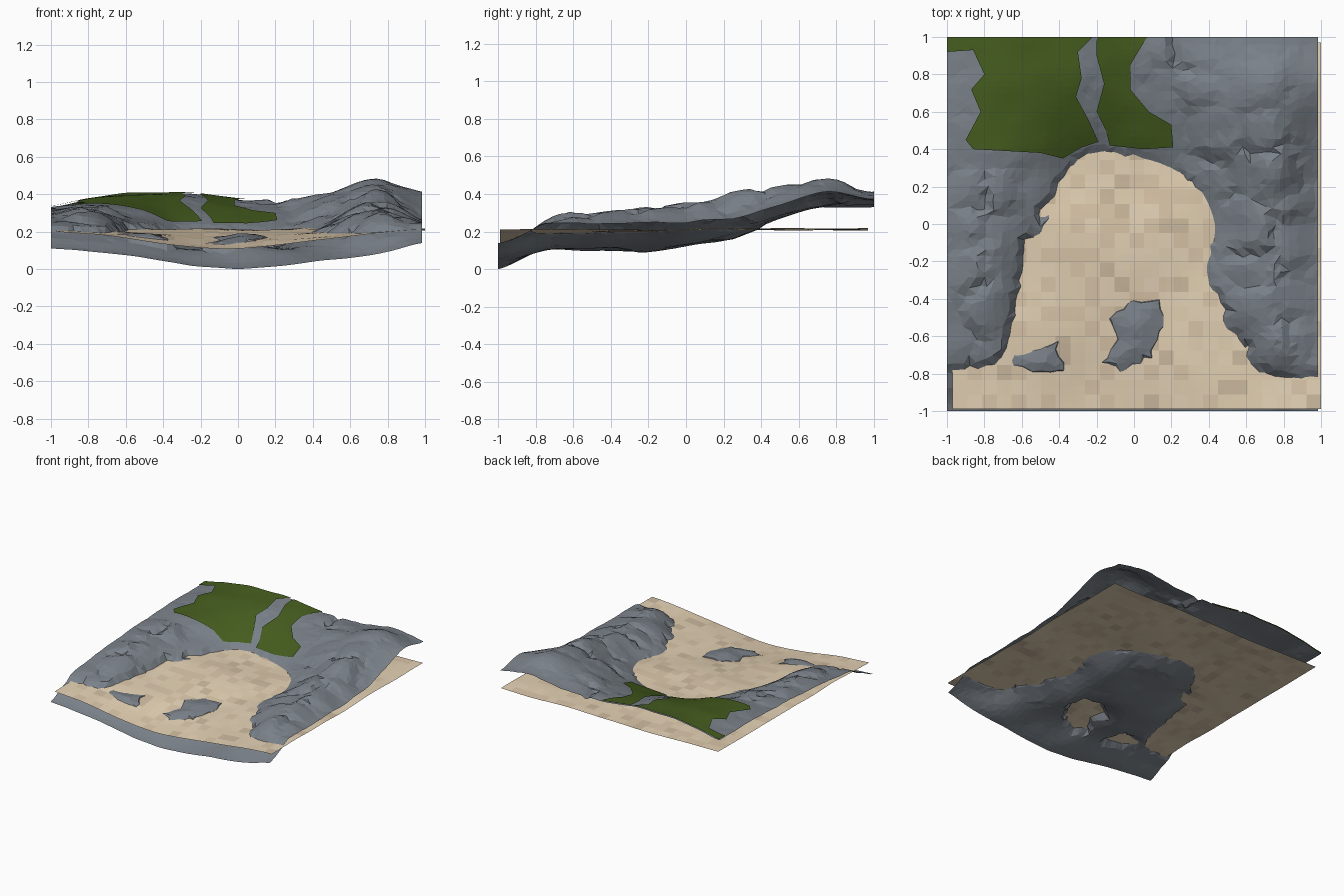
import bpy, bmesh, math, random
from mathutils import Vector, noise
from mathutils.geometry import intersect_point_line

if "Cube" in bpy.data.objects:
    bpy.data.objects.remove(bpy.data.objects["Cube"])

random.seed(4)


def material(name, rgb):
    m = bpy.data.materials.new(name)
    m.diffuse_color = (*rgb, 1)
    m.use_nodes = True
    m.node_tree.nodes["Principled BSDF"].inputs["Base Color"].default_value = m.diffuse_color
    return m


ROCK = material("slate grey rock", (0.195, 0.22, 0.25))
GRASS = material("dark grass green", (0.06, 0.11, 0.013))
SANDS = [material("sand " + n, c) for n, c in (
    ("main", (0.78, 0.64, 0.455)), ("pale", (0.83, 0.69, 0.50)),
    ("warm", (0.72, 0.575, 0.405)), ("dull", (0.62, 0.50, 0.355)))]

# Coarse rock heights, back row first, columns from left to right
HEIGHTS = [
    (.33, .38, .40, .40, .37, .36, .38, .42, .37),
    (.33, .37, .38, .37, .34, .36, .42, .475, .41),
    (.33, .35, .33, .28, .27, .29, .37, .44, .34),
    (.32, .33, .27, .17, .18, .20, .30, .39, .27),
    (.31, .32, .22, .13, .13, .14, .24, .35, .25),
    (.29, .31, .15, .10, .09, .13, .25, .33, .25),
    (.27, .28, .14, .10, .16, .11, .21, .31, .24),
    (.23, .21, .15, .10, .12, .10, .12, .25, .23),
    (.11, .09, .06, .02, .00, .02, .05, .08, .14)]

# Outlines seen from above
BAY = [(-1.1, -.78), (-.95, -.76), (-.73, -.75), (-.66, -.56), (-.62, -.3), (-.6, -.08),
       (-.53, -.02), (-.5, .1), (-.42, .2), (-.35, .33), (-.2, .4), (.05, .37), (.2, .3),
       (.38, .15), (.45, -.03), (.38, -.28), (.49, -.42), (.5, -.55), (.62, -.65),
       (.63, -.78), (.97, -.83), (1.2, -.83), (1.2, -1.2), (-1.1, -1.2)]
MOUNDS = [
    [(-.66, -.71), (-.57, -.69), (-.38, -.6), (-.4, -.68), (-.32, -.77), (-.48, -.83), (-.65, -.76)],
    [(-.15, -.5), (0, -.4), (.08, -.38), (.17, -.4), (.16, -.55), (.1, -.73),
     (-.1, -.8), (-.2, -.78), (-.1, -.62)],
    [(-.57, -.06), (-.5, .05), (-.46, .11), (-.45, .02), (-.5, -.08)]]
MEADOWS = {
    "left_meadow": [(-1, 1), (-.22, 1), (-.3, .92), (-.28, .78), (-.31, .68), (-.24, .55),
                    (-.19, .44), (-.28, .41), (-.38, .35), (-.5, .38), (-.86, .4), (-.9, .45),
                    (-.82, .6), (-.87, .72), (-.8, .8), (-.86, .93), (-1, .92)],
    "right_meadow": [(-.2, .98), (-.19, 1), (.07, 1), (-.02, .85), (-.02, .72), (.08, .6),
                     (.2, .53), (.21, .41), (.05, .4), (-.13, .42), (-.15, .5), (-.2, .6),
                     (-.16, .75), (-.2, .9)]}


def inside_distance(x, y, poly):
    """Distance to the outline, positive inside."""
    p, inside, best = Vector((x, y)), False, 9.0
    for i, a in enumerate(poly):
        b = poly[i - 1]
        q, t = intersect_point_line(p, Vector(a), Vector(b))
        q = Vector(a).lerp(Vector(b), min(1, max(0, t)))
        best = min(best, (p - q.to_2d()).length)
        if (a[1] > y) != (b[1] > y) and x < (b[0] - a[0]) * (y - a[1]) / (b[1] - a[1]) + a[0]:
            inside = not inside
    return best if inside else -best


def spline(p, t):
    """Smooth curve through four samples, between the middle two."""
    a, b, c, d = p
    return b + .5 * t * (c - a + t * (2 * a - 5 * b + 4 * c - d + t * (3 * (b - c) + d - a)))


def landform(x, y):
    u, v = (x + 1) * 4, (1 - y) * 4
    i, j = min(7, max(0, int(u))), min(7, max(0, int(v)))
    near = [min(8, max(0, k)) for k in range(-1, 11)]
    rows = [spline([HEIGHTS[r][c] for c in near[i:i + 4]], u - i) for r in near[j:j + 4]]
    return spline(rows, v - j)


def sand_height(x, y):
    dip = .105 * math.exp(-((x + .05) / .6) ** 2) * max(0, -y) ** 1.2
    return .212 - dip + .014 * noise.noise(Vector((x * 2.6, y * 2.6, 2)))


def rock_height(x, y):
    h = landform(x, y)
    # sandy bay without its mounds, and calm ground under the grass
    bay = inside_distance(x, y, BAY)
    mound = max(inside_distance(x, y, m) for m in MOUNDS)
    bay = min(bay, -mound)
    grass = max(inside_distance(x, y, p) for p in MEADOWS.values())
    # broken ledges on the cliffs
    rough = min(1, max(0, -bay * 6)) * min(1, max(0, -grass * 6)) * min(1, (1 - abs(x)) * 5 + .2)
    if y > .45 and x > .3:
        rough *= .45
    d, pts = noise.voronoi(Vector((x * 4.2 + y, y * 4.2 - x * .8, .3)))
    step = noise.noise(pts[0] * 3.7)
    h += rough * (.02 * step + .03 * min(1, (d[1] - d[0]) * 2.5) - .018)
    h += .006 * noise.noise(Vector((x * 6, y * 6, 0)))
    # stay clear of the sand on the proper side
    s = sand_height(x, y)
    if bay > 0:
        h = min(h, s - min(.05, .35 * bay))
    elif mound > 0:
        h = s + min(.03, .25 * mound)
    else:
        h = max(h, s + min(.03, -.45 * bay))
    return max(0, h)


def finish(name, bm, mats):
    bmesh.ops.recalc_face_normals(bm, faces=bm.faces)
    if sum(f.normal.z for f in bm.faces) < 0:
        bmesh.ops.reverse_faces(bm, faces=bm.faces)
    me = bpy.data.meshes.new(name)
    bm.to_mesh(me)
    bm.free()
    for m in mats:
        me.materials.append(m)
    ob = bpy.data.objects.new(name, me)
    bpy.context.collection.objects.link(ob)
    return ob


# Rock: a jittered, faceted height sheet
bm = bmesh.new()
N = 48
bmesh.ops.create_grid(bm, x_segments=N, y_segments=N, size=1)
for v in bm.verts:
    x, y = v.co.x, v.co.y
    if abs(x) < .99 and abs(y) < .99:
        x += random.uniform(-.32, .32) * 2 / N
        y += random.uniform(-.32, .32) * 2 / N
    x = min(x, .985)
    v.co = (x, y, rock_height(x, y))
bmesh.ops.triangulate(bm, faces=bm.faces)
finish("rock_terrain", bm, [ROCK])

# Sand: a gently rippled sheet with square patches of tone
bm = bmesh.new()
bmesh.ops.create_grid(bm, x_segments=50, y_segments=50, size=1)
tones = {}
for f in bm.faces:
    c = f.calc_center_median()
    key = (int((c.x + 1) / .08), int((c.y + 1) / .08))
    if key not in tones:
        tones[key] = random.choices(range(4), (9, 5, 4, 1.2))[0]
    f.material_index = tones[key]
for v in bm.verts:
    x, y = .015 + v.co.x * .985, -.01 + v.co.y * .98
    v.co = (x, y, sand_height(x, y))
finish("sand_sheet", bm, SANDS)

# Grass: outlines cut into a lattice and draped over the rock
for name, outline in MEADOWS.items():
    bm = bmesh.new()
    bm.faces.new([bm.verts.new((x, y, 0)) for x, y in outline])
    bmesh.ops.triangulate(bm, faces=bm.faces)
    for k in range(-29, 30):
        for axis in ((1, 0, 0), (0, 1, 0)):
            bmesh.ops.bisect_plane(bm, geom=bm.verts[:] + bm.edges[:] + bm.faces[:],
                                   plane_co=Vector(axis) * k / 30, plane_no=axis)
    bmesh.ops.triangulate(bm, faces=bm.faces)
    for v in bm.verts:
        v.co.z = rock_height(v.co.x, v.co.y) + .009
    finish(name, bm, [GRASS])
